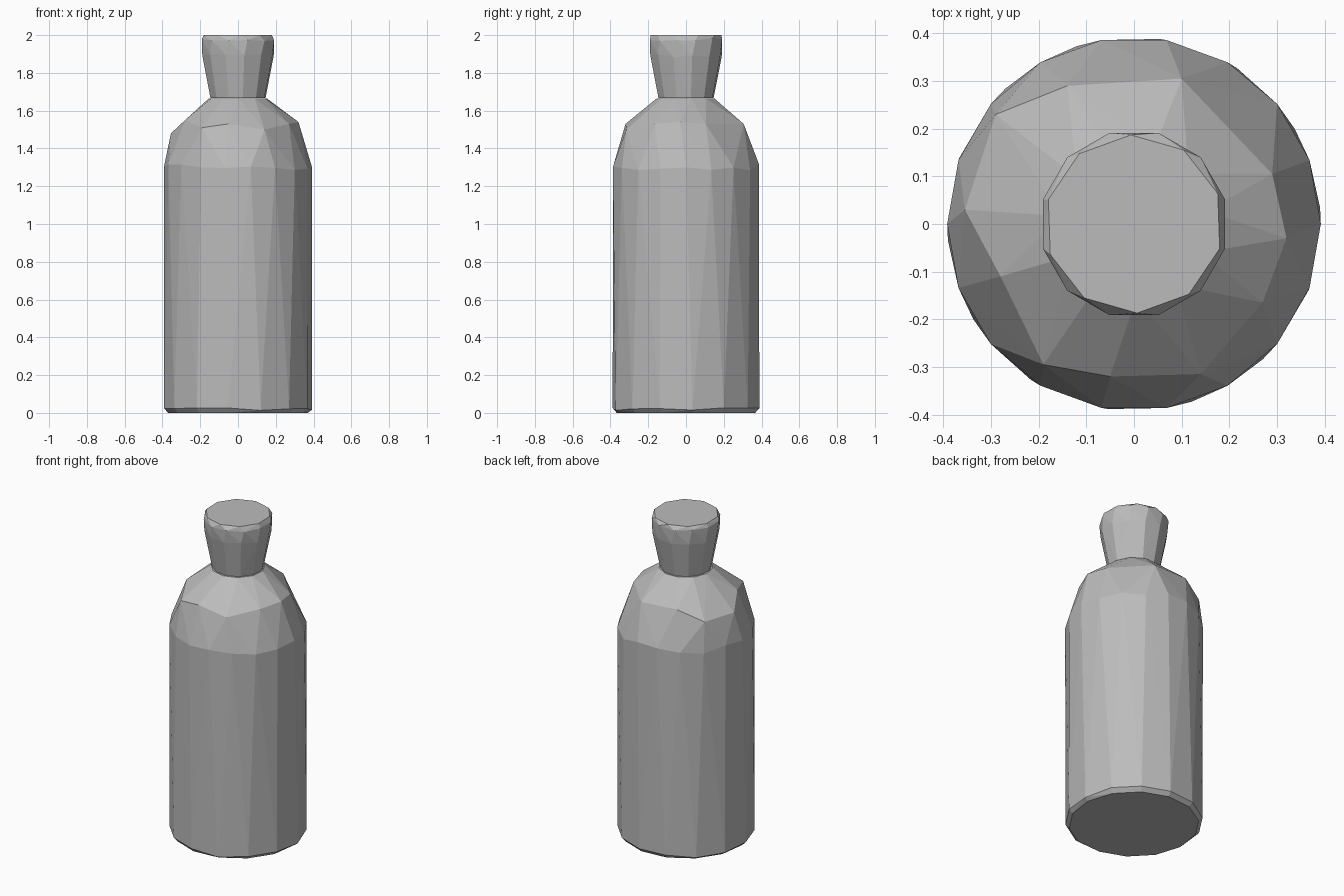
import bpy, bmesh, math, random

random.seed(4)
cube = bpy.data.objects.get("Cube")
if cube:
    bpy.data.objects.remove(cube)

grey = bpy.data.materials.new("matte_grey")
grey.use_nodes = True
colour = (0.5, 0.5, 0.5, 1)
grey.diffuse_color = colour
grey.node_tree.nodes["Principled BSDF"].inputs["Base Color"].default_value = colour


def ring(radius, height, sides, turn=0, wobble=0.0):
    """Points around the axis, with a little uneven height."""
    points = []
    for i in range(sides):
        a = math.radians(turn) + math.tau * i / sides
        points.append((radius * math.cos(a), radius * math.sin(a),
                       height + random.uniform(-wobble, wobble)))
    return points


def faceted_solid(name, points):
    """Wrap a faceted convex skin around the points."""
    bm = bmesh.new()
    for p in points:
        bm.verts.new(p)
    hull = bmesh.ops.convex_hull(bm, input=bm.verts[:])
    loose = {v for v in hull["geom_interior"] + hull["geom_unused"]
             if isinstance(v, bmesh.types.BMVert)}
    bmesh.ops.delete(bm, geom=list(loose), context='VERTS')
    bmesh.ops.recalc_face_normals(bm, faces=bm.faces[:])
    mesh = bpy.data.meshes.new(name)
    bm.to_mesh(mesh)
    bm.free()
    mesh.materials.append(grey)
    obj = bpy.data.objects.new(name, mesh)
    bpy.context.collection.objects.link(obj)


# Bottle body: base, straight wall, sloping shoulder points, neck
shoulder = [(0.10, 0.305, 1.53), (0.29, 0.105, 1.53), (0.32, -0.03, 1.54),
            (0.27, -0.165, 1.53), (0.14, -0.315, 1.50), (-0.05, -0.32, 1.53),
            (-0.19, -0.295, 1.51), (-0.28, -0.11, 1.55), (-0.355, 0.03, 1.48),
            (-0.29, 0.23, 1.48), (-0.14, 0.29, 1.54)]
faceted_solid("bottle_body",
              ring(0.37, 0, 14, 5) + ring(0.392, 0.02, 14, 5, 0.008)
              + ring(0.392, 1.3, 18, 0, 0.02)
              + shoulder + ring(0.155, 1.665, 11, 10))

# Stopper: flares upwards to a rounded rim
faceted_solid("stopper",
              ring(0.148, 1.667, 12, 10) + ring(0.192, 1.89, 12, 10, 0.008)
              + ring(0.198, 1.975, 12, 15, 0.008) + ring(0.187, 2, 10, 20))
